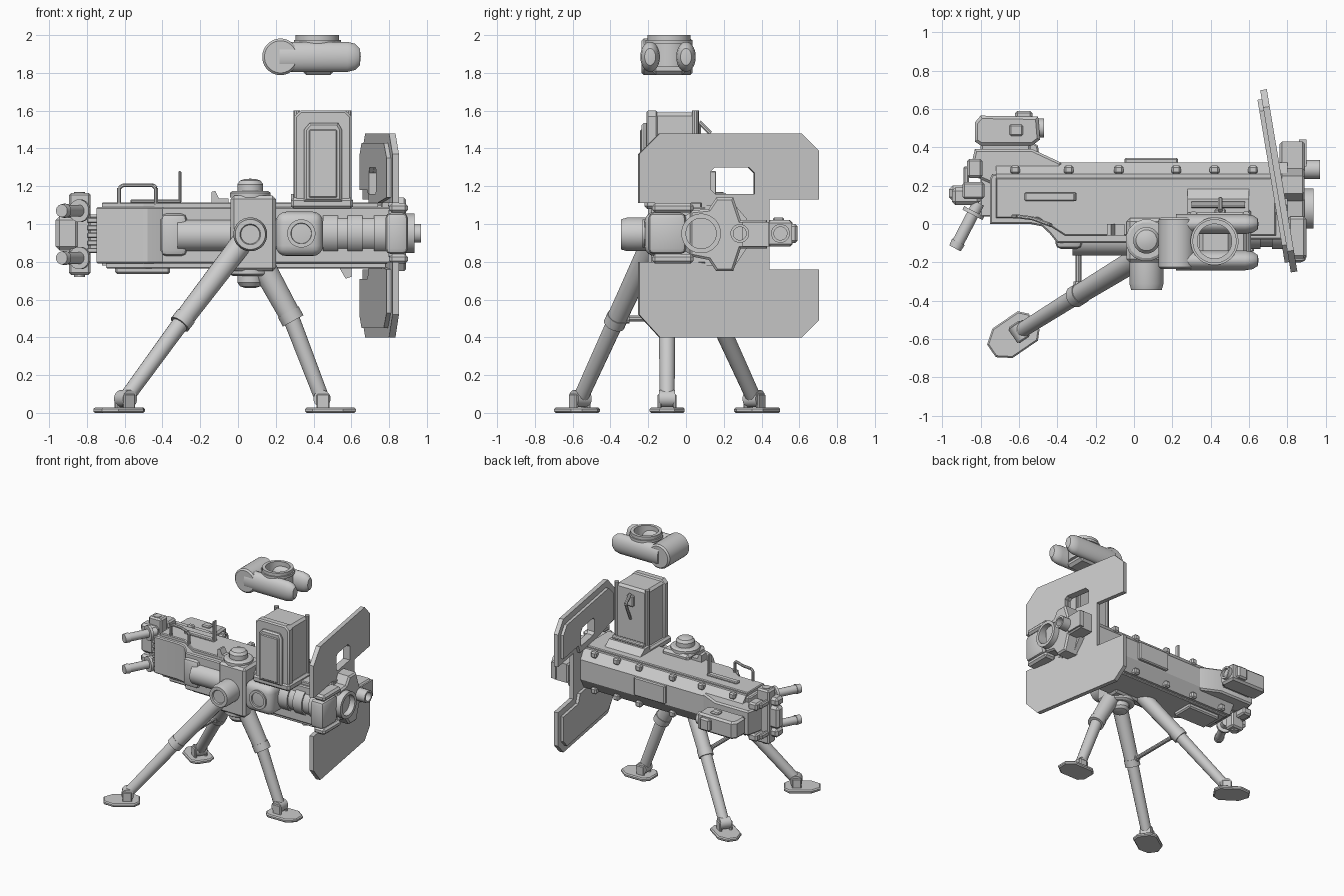
import bpy, bmesh
from math import pi, cos, sin, radians
from mathutils import Vector, Matrix

if "Cube" in bpy.data.objects:
    bpy.data.objects.remove(bpy.data.objects["Cube"])


def finish(name, bm, matrix=None):
    if matrix:
        bmesh.ops.transform(bm, matrix=matrix, verts=bm.verts)
    bmesh.ops.remove_doubles(bm, verts=bm.verts, dist=1e-5)
    bmesh.ops.recalc_face_normals(bm, faces=bm.faces)
    me = bpy.data.meshes.new(name)
    bm.to_mesh(me)
    bm.free()
    me.polygons.foreach_set("use_smooth", [True] * len(me.polygons))
    me.set_sharp_from_angle(angle=radians(32))
    ob = bpy.data.objects.new(name, me)
    bpy.context.collection.objects.link(ob)
    return ob


def box(name, x, y, z, bevel=0.0, seg=1, matrix=None):
    bm = bmesh.new()
    bmesh.ops.create_cube(bm, size=1)
    for v in bm.verts:
        v.co = [a[0] + (c + 0.5) * (a[1] - a[0]) for a, c in zip((x, y, z), v.co)]
    if bevel:
        bmesh.ops.bevel(bm, geom=bm.edges[:], offset=bevel, segments=seg, affect='EDGES', profile=0.5)
    return finish(name, bm, matrix)


def prism(name, pts, axis, lo, hi, bevel=0.0, matrix=None):
    """Extrude a 2D outline along an axis: x uses (y,z), y uses (x,z), z uses (x,y)."""
    put = {'x': lambda a, b: (lo, a, b), 'y': lambda a, b: (a, lo, b), 'z': lambda a, b: (a, b, lo)}[axis]
    bm = bmesh.new()
    f = bm.faces.new([bm.verts.new(put(*p)) for p in pts])
    ext = bmesh.ops.extrude_face_region(bm, geom=[f])['geom']
    step = Vector([(hi - lo) * (axis == k) for k in 'xyz'])
    bmesh.ops.translate(bm, vec=step, verts=[v for v in ext if isinstance(v, bmesh.types.BMVert)])
    if bevel:
        es = [e for e in bm.edges if abs((e.verts[0].co - e.verts[1].co).dot(step)) < 1e-8]
        bmesh.ops.bevel(bm, geom=es, offset=bevel, segments=1, affect='EDGES', profile=0.5)
    return finish(name, bm, matrix)


def lathe(name, p, axis, profile, n=24, closed=False):
    """Revolve (radius, height) pairs about an axis starting at p."""
    bm = bmesh.new()
    rings = [[bm.verts.new((r * cos(2 * pi * (i + .5) / n), r * sin(2 * pi * (i + .5) / n), h)) for i in range(n)]
             for r, h in profile]
    pairs = list(zip(rings, rings[1:])) + ([(rings[-1], rings[0])] if closed else [])
    for a, b in pairs:
        for i in range(n):
            j = (i + 1) % n
            bm.faces.new((a[i], a[j], b[j], b[i]))
    if not closed:
        for r, ring in ((profile[0][0], rings[0]), (profile[-1][0], rings[-1])):
            if r > 0:
                bm.faces.new(ring)
    q = Vector(axis).to_track_quat('Z', 'Y').to_matrix().to_4x4()
    return finish(name, bm, Matrix.Translation(p) @ q)


def rod(name, a, b, r, r2=None, n=16):
    d = Vector(b) - Vector(a)
    return lathe(name, a, d, [(r, 0), (r if r2 is None else r2, d.length)], n)


def plate(name, loops, half, matrix):
    """Flat plate with holes, from a filled 2D curve."""
    cu = bpy.data.curves.new(name, 'CURVE')
    cu.dimensions, cu.fill_mode, cu.extrude = '2D', 'BOTH', half
    for pts in loops:
        s = cu.splines.new('POLY')
        s.points.add(len(pts) - 1)
        for p, c in zip(s.points, pts):
            p.co = (*c, 0, 1)
        s.use_cyclic_u = True
    tmp = bpy.data.objects.new(name + "_outline", cu)
    bpy.context.collection.objects.link(tmp)
    bpy.context.view_layer.update()
    bm = bmesh.new()
    me = bpy.data.meshes.new_from_object(tmp.evaluated_get(bpy.context.evaluated_depsgraph_get()))
    bm.from_mesh(me)
    bpy.data.objects.remove(tmp)
    return finish(name, bm, matrix)


# Receiver body: front block with curved waist, chamfered rear half, top and bottom plates
waist = [(-.44 - .1 * cos(a), -.1 + .1 * sin(a)) for a in (pi / 2, pi / 3, pi / 6)]
waist = [(-.54, 0), (-.48, -.012), (-.44, -.05), (-.4, -.1)]
outline = [(-.74, .26), (-.75, .24), (-.75, 0)] + waist + [(0, -.1), (.02, -.08), (.8, -.08), (.8, .26)]
prism("receiver_front", outline, 'z', .79, 1.09, .008)
prism("receiver_rear", [(.1, .78), (.1, 1.1), (.26, 1.1), (.32, 1.03), (.32, .87), (.26, .78)], 'x', -.72, .8)
prism("top_plate", [(-.72, .24), (-.72, .03), (-.5, .03), (-.36, -.06), (.74, -.06), (.74, .24)], 'z', 1.08, 1.115, .006)
prism("bottom_plate", [(-.7, .24), (-.7, .03), (-.5, .03), (-.36, -.06), (.78, -.06), (.78, .24)], 'z', .765, .8, .006)
box("bottom_hatch", (-.65, -.36), (.04, .22), (.735, .78), .01)
prism("bottom_catch", [(.53, .78), (.6, .78), (.6, .72), (.57, .71)], 'y', .02, .14)
prism("rear_shoulder", [(-.86, .26), (-.83, .39), (-.53, .39), (-.38, .32), (-.38, .2), (-.72, .2)], 'z', .85, 1.05, .012)
for z in (.79, 1.08):
    for x in (-.62, -.34, -.08, .22, .42, .62):
        box("rail_clip", (x - .025, x + .025), (.26, .305), (z - .02, z + .03), .01)
box("rear_cover", (-.05, .23), (.3, .345), (.88, 1.03), .008)

# Side arm in front of the receiver
lathe("side_arm", (-.32, -.08, .94), (1, 0, 0), [(.085, 0), (.085, .3)], 24)
box("side_arm_collar", (-.41, -.27), (-.13, 0), (.83, 1.055), .03, 2)

# Pivot post with hub, caps
box("pivot_post", (-.04, .2), (-.2, .03), (.75, 1.15), .018)
lathe("pivot_hub", (.065, -.19, .945), (0, -1, 0), [(.09, 0), (.09, .12), (.08, .155), (.055, .155), (.05, .145)], 24)
cap = [(.11, 0), (.11, .025), (.095, .035), (.07, .035), (.07, .07), (.055, .09), (.03, .098), (0, .1)]
lathe("pivot_cap_top", (.065, -.085, 1.14), (0, 0, 1), cap, 16)
lathe("pivot_cap_bottom", (.065, -.085, .76), (0, 0, -1), cap, 16)

# Tripod: upper tube, lower tube, ankle and octagonal foot
CY = -.1


def leg(start, mid, end, yaw, r):
    a, m, e = Vector(start), Vector(mid), Vector(end)
    d = (m - a).normalized()
    rod("leg_upper", a, m, r, r * .88)
    rod("leg_collar", m - d * .04, m + d * .015, r * .96)
    rod("leg_lower", m - d * .02, e, .045, .04)
    side = Vector((-sin(yaw), cos(yaw), 0))
    rod("ankle", e - side * .042, e + side * .042, .046)
    turn = Matrix.Translation((e.x, e.y, 0)) @ Matrix.Rotation(yaw, 4, 'Z')
    for s in (-1, 1):
        box("ankle_lug", (-.03, .04), sorted((s * .03, s * .05)), (.02, .1), .006, 1, turn)
    foot = [(-.09, -.05), (-.05, -.093), (.11, -.093), (.18, -.04), (.18, .04), (.11, .093), (-.05, .093), (-.09, .05)]
    prism("foot", foot, 'z', 0, .028, .008, turn)


leg((.12, CY, .8), (.285, CY, .5), (.445, CY, .075), 0, .066)
for s in (1, -1):
    leg((.02, CY - s * .08, .9), (-.3, CY - s * .275, .48), (-.595, CY - s * .46, .075), -pi + s * .6, .06)
rod("leg_brace", (-.29, CY - .25, .5), (-.29, CY + .25, .5), .016, n=10)
for s in (-1, 1):
    rod("brace_collar", (-.29, CY + s * .2, .5), (-.29, CY + s * .24, .5), .026, n=10)

# Main barrel, its front clevis and muzzle, and the secondary barrel
rod("main_barrel", (.18, -.02, .95), (.82, -.02, .95), .1, n=32)
for x in (.45, .58, .72):
    lathe("barrel_band", (x, -.02, .95), (1, 0, 0), [(.112, 0), (.112, .08)], 32)
box("barrel_clevis", (.2, .45), (-.22, 0), (.83, 1.065), .055, 4)
lathe("clevis_eye", (.335, -.2, .95), (0, -1, 0), [(.075, 0), (.075, .03), (.055, .03), (.05, 0)], 24, True)
lathe("muzzle", (.8, .08, .95), (1, 0, 0), [(.1, 0), (.125, .02), (.125, .06), (.105, .075), (.105, .135), (.08, .135), (.08, .02), (.06, 0)], 32, True)
rod("muzzle_core", (.7, .08, .95), (.86, .08, .95), .09)
block = [(.02, .83), (.02, 1.07), (.12, 1.08), (.16, 1.14), (.25, 1.14), (.29, 1.02), (.43, 1.02), (.43, .87),
         (.29, .87), (.25, .75), (.16, .75), (.12, .81)]
prism("muzzle_block", block, 'x', .76, .89, .012)
prism("muzzle_fin", [(.82, .3), (.82, .37), (.87, .39), (.86, .44), (.9, .44), (.9, .3)], 'z', .88, 1.01)
for z in (.79, 1.06):
    box("muzzle_lug", (.8, .9), (-.18, .04), (z, z + .05), .015)
lathe("secondary_muzzle", (.82, .285, .95), (1, 0, 0),
      [(.05, 0), (.05, .15), (.035, .15), (.035, .04)], 16, False)
box("muzzle_side_arm", (.78, .9), (-.2, 0), (.84, 1.06), .03, 2)

# Shield: slanted plate with window and raised inner panels
def slant(off):
    return Matrix(((-.168, 0, 1, .785 + off), (1, 0, .168, 0), (0, 1, 0, 0), (0, 0, 0, 1)))


window = [(.13, 1.18), (.13, 1.28), (.15, 1.3), (.33, 1.3), (.36, 1.27), (.36, 1.16), (.15, 1.16)]
outer = [(-.25, 1.11), (-.25, 1.37), (-.14, 1.48), (.61, 1.48), (.7, 1.39), (.7, 1.13), (.44, 1.13), (.44, .76),
         (.7, .76), (.7, .49), (.61, .4), (-.14, .4), (-.25, .52), (-.25, .8), (.08, .8), (.08, 1.11)]
plate("shield", [outer, window], .017, slant(.008))
upper = [(-.2, 1.14), (-.2, 1.35), (-.11, 1.43), (.59, 1.43), (.65, 1.37), (.65, 1.18), (.4, 1.18), (.37, 1.11), (.1, 1.11)]
plate("shield_panel_upper", [upper, window], .014, slant(-.018))
lower = [(-.2, .76), (-.2, .53), (-.11, .45), (.59, .45), (.65, .51), (.65, .71), (.4, .71), (.37, .78), (.1, .78)]
plate("shield_panel_lower", [lower], .014, slant(-.018))

# Ammunition box with front panel, corner ribs, latch and rear bracket
box("ammo_box", (.31, .59), (-.21, .06), (1.09, 1.59), .018)
prism("ammo_front", [(.3, 1.12), (.3, 1.57), (.33, 1.6), (.57, 1.6), (.6, 1.57), (.6, 1.12)], 'y', -.21, -.15, .01)
prism("ammo_panel", [(.35, 1.12), (.35, 1.5), (.38, 1.535), (.53, 1.535), (.55, 1.5), (.55, 1.12)], 'y', -.235, -.2, .012)
box("ammo_inset", (.375, .525), (-.243, -.2), (1.14, 1.5), .006)
for x in (.31, .585):
    rod("ammo_corner", (x, .05, 1.12), (x, .05, 1.6), .018, n=10)
box("ammo_base", (.28, .61), (-.22, .08), (1.08, 1.14), .015)
prism("ammo_bracket", [(.06, 1.1), (.06, 1.16), (.13, 1.16), (.2, 1.1)], 'x', .28, .6)
rod("bracket_hinge", (.3, .1, 1.17), (.58, .1, 1.17), .018, n=10)
box("latch_base", (.42, .48), (.05, .08), (1.44, 1.53), .008)
rod("latch_upper", (.45, .07, 1.54), (.45, .13, 1.48), .012, n=8)
rod("latch_lower", (.45, .13, 1.48), (.45, .07, 1.34), .012, n=8)

# Detached yoke floating above the box
lathe("yoke_ring", (.42, -.09, 1.83), (0, 0, 1), [(.115, 0), (.115, .17), (.09, .17), (.09, 0)], 32, True)
lathe("yoke_band", (.42, -.09, 1.955), (0, 0, 1), [(.125, 0), (.125, .02), (.1, .02), (.1, 0)], 32, True)
lathe("yoke_barrel", (.225, -.235, 1.885), (0, 1, 0), [(.085, 0), (.097, .012), (.097, .258), (.085, .27)], 32)
for y in (-.19, .0):
    arm = lathe("yoke_arm", (.22, y, 1.885), (1, 0, 0),
                [(.08, 0), (.08, .36), (.07, .4), (.045, .425), (0, .43)], 24)
    for v in arm.data.vertices:
        v.co.y = y + (v.co.y - y) * .65
box("yoke_underside", (.34, .51), (-.18, 0), (1.79, 1.85), .02)

# Top fittings: carry handle, rail with sight post, small knobs
grip = [(-.63, .04, 1.1), (-.63, .04, 1.19), (-.61, .04, 1.205), (-.53, .03, 1.205), (-.45, -.0, 1.205), (-.435, -.005, 1.19), (-.435, -.005, 1.1)]
for a, b in zip(grip, grip[1:]):
    rod("carry_handle", a, b, .011, n=8)
box("sight_rail", (-.57, -.3), (.12, .165), (1.11, 1.13), .006)
box("sight_post", (-.315, -.3), (.12, .16), (1.12, 1.28), .004)
prism("feed_catch", [(-.14, 1.11), (-.14, 1.17), (-.12, 1.175), (-.1, 1.135), (-.05, 1.135), (-.05, 1.11)], 'y', -.06, 0)

# Optic box behind the receiver
prism("optic_body", [(-.83, .43), (-.83, .53), (-.8, .565), (-.5, .56), (-.49, .44), (-.53, .41), (-.8, .41)], 'z', .88, 1.02, .015)
box("optic_mount", (-.8, -.54), (.36, .43), (.9, 1.0), .01)
box("optic_hood", (-.62, -.53), (.54, .59), (.9, 1.0), .012)
box("optic_button", (-.65, -.58), (.46, .52), (1.01, 1.035), .008)
lathe("optic_lens", (-.5, .5, .95), (1, 0, 0), [(.05, 0), (.05, .03), (.035, .03), (.035, .01)], 16)

# Grip assembly at the left end
for z in (.86, .9, .94, .98, 1.02):
    box("end_rib", (-.8, -.73), (.04, .24), (z - .014, z + .014), .005)
box("grip_plate", (-.895, -.78), (.13, .22), (.73, 1.165), .012)
box("grip_core", (-.965, -.84), (.12, .2), (.86, 1.04), .02)
rod("grip_spindle", (-.84, .17, .72), (-.84, .17, 1.17), .03)
for s in (-1, 1):
    z = .945 + s * .125
    box("grip_socket", (-.95, -.8), (.1, .19), (z - .035, z + .035), .018)
    a, b = Vector((-.81, .11, z)), Vector((-.93, -.12, z))
    d = (b - a).normalized()
    rod("grip_bar", a, b, .032)
    rod("grip_guard", a + d * .05, a + d * .07, .06)
    rod("grip_end", b - d * .03, b + d * .008, .038, .034)
    box("grip_trigger", (-.89, -.86), (.2, .3), (z - .02, z + .02), .008)
    box("rear_lug", (-.87, -.79), (.24, .34), (z - .03, z + .03), .012)
